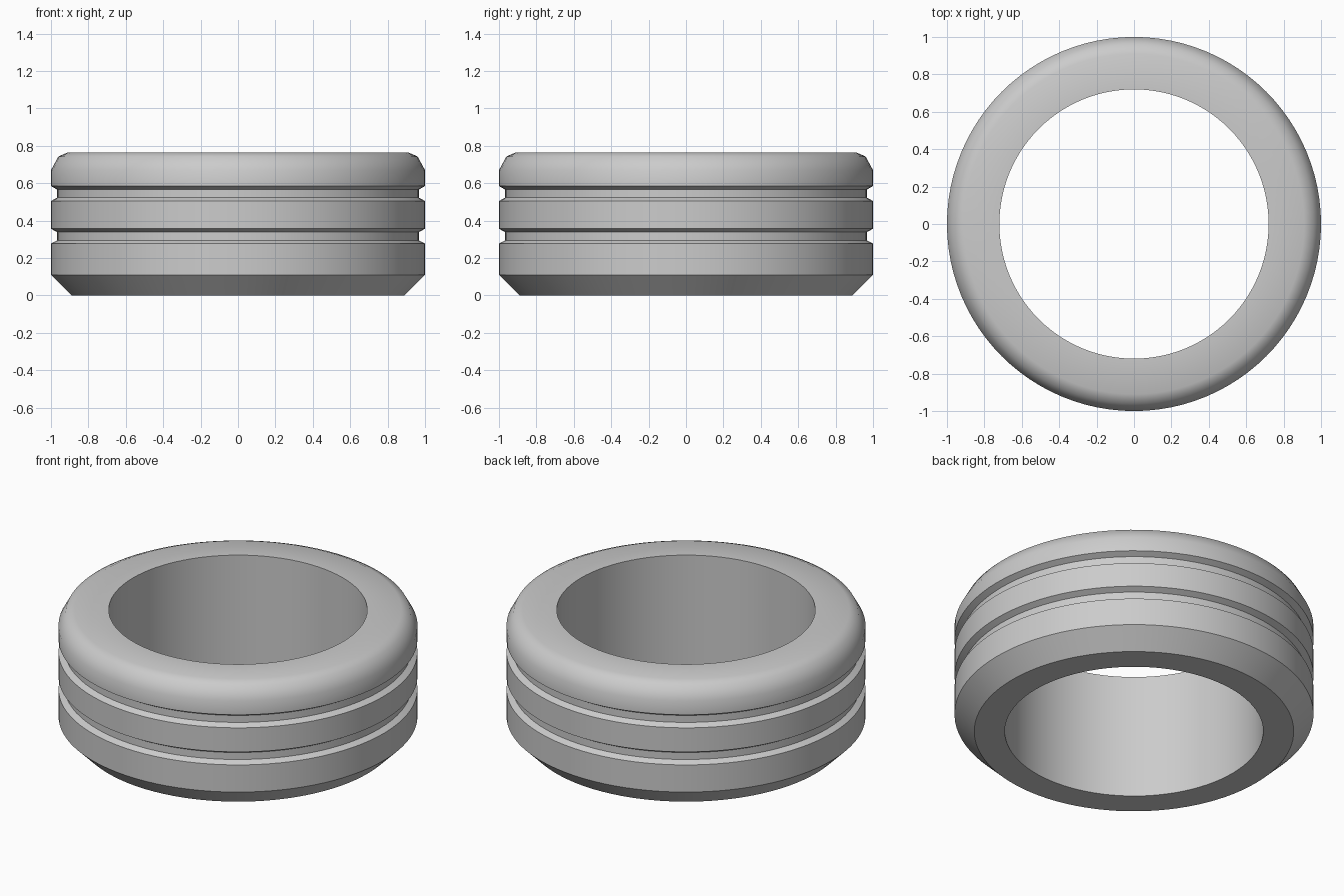
import bpy, bmesh, math

cube = bpy.data.objects.get("Cube")
if cube:
    bpy.data.objects.remove(cube, do_unlink=True)

SEGMENTS = 96
BORE, OUTER, GROOVE = 0.72, 1.0, 0.967


def groove(z):
    """Profile of one bevelled groove whose lower lip is at height z."""
    return [(OUTER, z), (GROOVE, z + 0.018), (GROOVE, z + 0.061), (OUTER, z + 0.08)]


# Closed cross-section: bottom chamfer, two grooves, rounded top, bore
profile = [(BORE, 0), (0.89, 0), (OUTER, 0.11)]
profile += groove(0.277) + groove(0.505)
profile += [(OUTER, 0.67), (0.96, 0.743), (0.91, 0.765), (BORE, 0.765)]

# Revolve the cross-section around z
bm = bmesh.new()
verts = [bm.verts.new((r, 0, z)) for r, z in profile]
edges = [bm.edges.new((a, b)) for a, b in zip(verts, verts[1:] + verts[:1])]
bmesh.ops.spin(bm, geom=verts + edges, cent=(0, 0, 0), axis=(0, 0, 1),
               angle=math.tau, steps=SEGMENTS, use_merge=True)
bmesh.ops.remove_doubles(bm, verts=bm.verts, dist=0.0001)
bmesh.ops.recalc_face_normals(bm, faces=bm.faces)
mesh = bpy.data.meshes.new("grooved_ring")
bm.to_mesh(mesh)
bm.free()

ring = bpy.data.objects.new("grooved_ring", mesh)
bpy.context.collection.objects.link(ring)

# Plain grey finish
grey = bpy.data.materials.new("light_grey")
grey.use_nodes = True
color = (0.6, 0.6, 0.6, 1)
grey.diffuse_color = color
grey.node_tree.nodes["Principled BSDF"].inputs["Base Color"].default_value = color
mesh.materials.append(grey)

# Smooth the round surfaces, keep chamfers and groove lips crisp
bpy.context.view_layer.objects.active = ring
ring.select_set(True)
bpy.ops.object.shade_smooth_by_angle(angle=math.radians(40))
